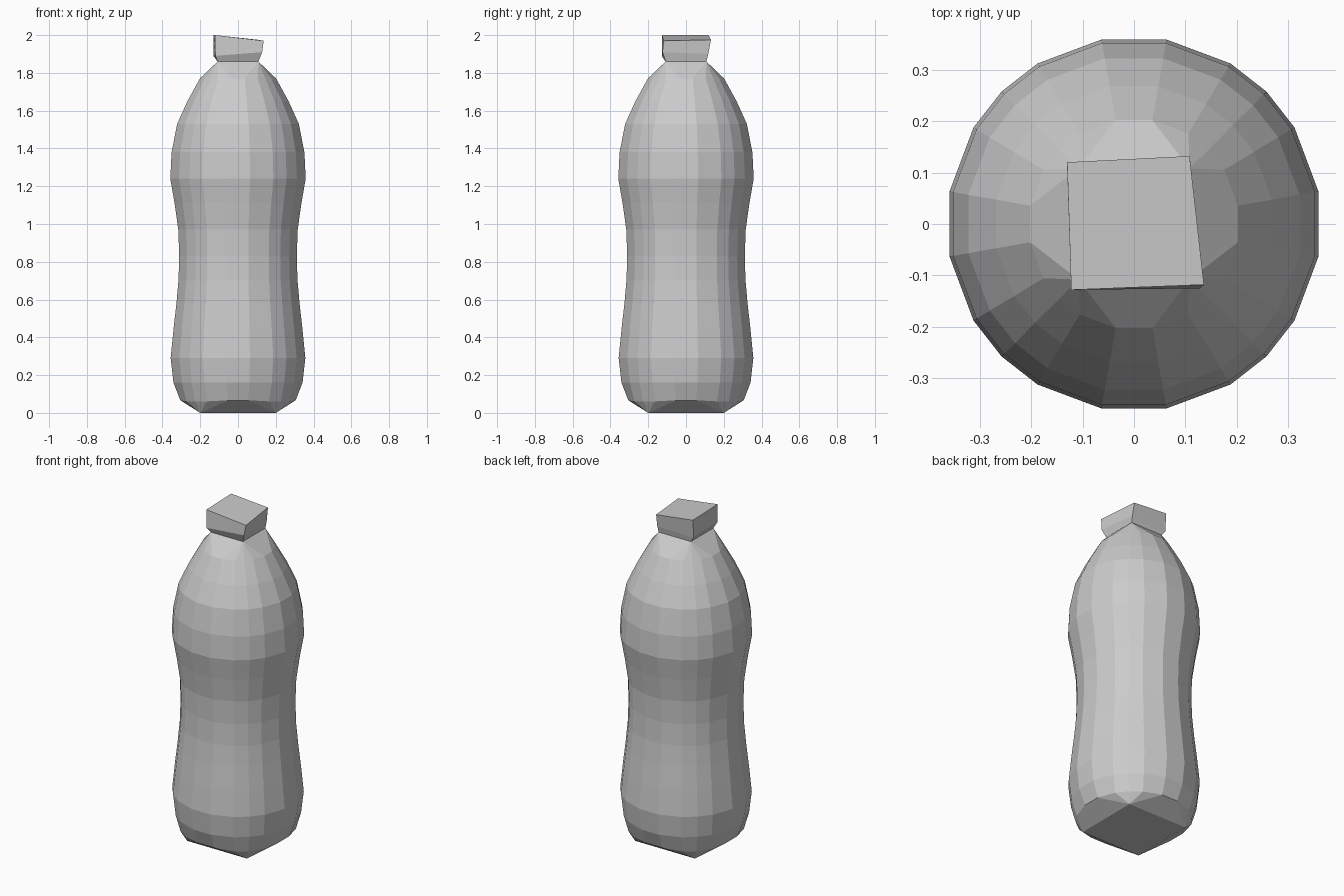
import bpy
import bmesh
from math import radians, cos, sin

if "Cube" in bpy.data.objects:
    bpy.data.objects.remove(bpy.data.objects["Cube"])

# Uneven 20-sided cross-section: five points per quadrant
ANGLES = [q * 90 + a for q in range(4) for a in (10, 31, 45, 59, 80)]

# Body profile: (radius, height)
PROFILE = [(0.347, 0.16), (0.362, 0.29), (0.347, 0.44), (0.331, 0.58),
           (0.32, 0.70), (0.316, 0.83), (0.321, 0.97), (0.341, 1.11),
           (0.364, 1.24), (0.357, 1.38), (0.327, 1.53), (0.272, 1.65),
           (0.205, 1.77)]


def add_ring(bm, radius, z):
    return [bm.verts.new((radius * cos(radians(a)), radius * sin(radians(a)), z))
            for a in ANGLES]


def add_square(bm, half, z):
    return [bm.verts.new((x * half, y * half, z))
            for x, y in ((1, 1), (-1, 1), (-1, -1), (1, -1))]


def bridge(bm, a, b):
    n = len(a)
    for i in range(n):
        j = (i + 1) % n
        bm.faces.new((a[i], a[j], b[j], b[i]))


def fan_to_square(bm, ring, square):
    # Each quadrant of the ring gathers into one corner of the square
    for q in range(4):
        r = ring[q * 5:q * 5 + 5]
        for i in range(4):
            bm.faces.new((r[i], r[i + 1], square[q]))
        bm.faces.new((r[4], ring[(q * 5 + 5) % 20], square[(q + 1) % 4], square[q]))


def finish(bm, name):
    bmesh.ops.recalc_face_normals(bm, faces=bm.faces)
    mesh = bpy.data.meshes.new(name)
    bm.to_mesh(mesh)
    bm.free()
    obj = bpy.data.objects.new(name, mesh)
    bpy.context.collection.objects.link(obj)
    return obj


# Bottle body with a square foot and a square neck
bm = bmesh.new()
rings = [add_ring(bm, r, z) for r, z in PROFILE]
for lower, upper in zip(rings, rings[1:]):
    bridge(bm, lower, upper)

# Lower ring: dips in the middle of each side, bulges at the corners
foot_ring = []
for a in ANGLES:
    corner = abs(sin(radians(2 * a)))
    r = 0.305 + 0.015 * corner
    foot_ring.append(bm.verts.new((r * cos(radians(a)), r * sin(radians(a)),
                                   0.07 - 0.01 * corner)))
bridge(bm, foot_ring, rings[0])
foot = add_square(bm, 0.2, 0.0)
fan_to_square(bm, foot_ring, foot)
bm.faces.new(foot)
fan_to_square(bm, rings[-1], add_square(bm, 0.108, 1.86))
finish(bm, "bottle_body")

# Cap: slightly crooked block
bm = bmesh.new()
base = add_square(bm, 0.108, 1.86)
middle = [bm.verts.new(c) for c in ((0.11, 0.118, 1.90), (-0.13, 0.112, 1.89),
                                    (-0.12, -0.128, 1.89), (0.128, -0.125, 1.91))]
top = [bm.verts.new(c) for c in ((0.108, 0.132, 1.975), (-0.13, 0.12, 2.0),
                                 (-0.122, -0.128, 2.0), (0.136, -0.118, 1.97))]
bridge(bm, base, middle)
bridge(bm, middle, top)
bm.faces.new(top)
finish(bm, "bottle_cap")
